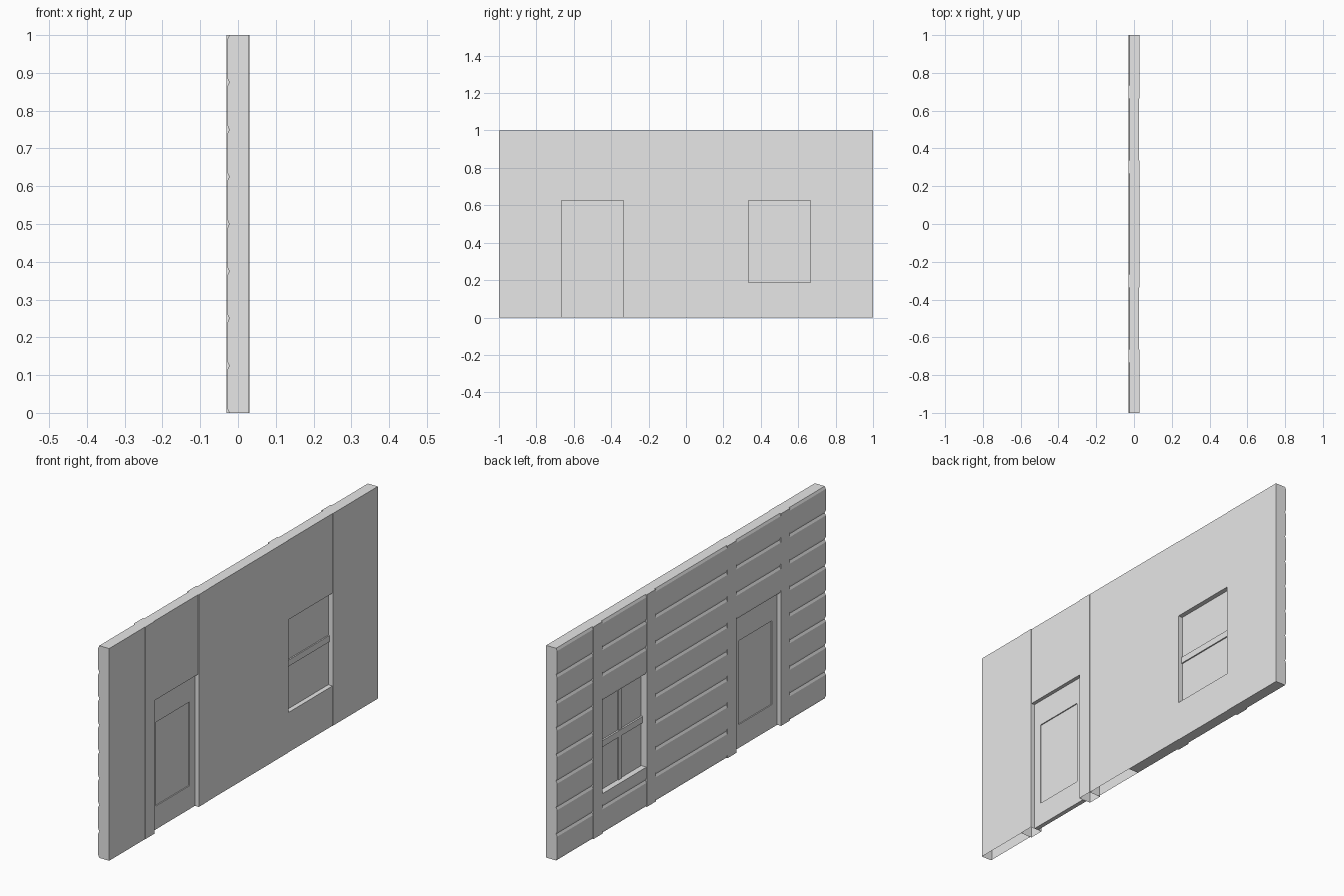
import bpy
import bmesh

if "Cube" in bpy.data.objects:
    bpy.data.objects.remove(bpy.data.objects["Cube"])

# One flat grey for the whole wall
grey = bpy.data.materials.new("plain_grey")
grey.use_nodes = True
colour = (0.8, 0.8, 0.8, 1)
grey.diffuse_color = colour
grey.node_tree.nodes["Principled BSDF"].inputs["Base Color"].default_value = colour

BOARD = 0.125      # height of one siding board
BEVEL = 0.012      # half height of a groove
SKIN = -0.0285     # outer face of the boards
GROOVE = -0.023    # bottom of the grooves
POST = -0.03       # outer face of the posts
FLUSH, PROUD, SUNK = 0.0285, 0.03, 0.027   # inner face levels


def extrude(name, profile, y0, y1, open_bottom=False):
    """Extrude an (x, z) outline along y."""
    bm = bmesh.new()
    face = bm.faces.new([bm.verts.new((x, y0, z)) for x, z in profile])
    new = bmesh.ops.extrude_face_region(bm, geom=[face])["geom"]
    for v in new:
        if isinstance(v, bmesh.types.BMVert):
            v.co.y = y1
    bmesh.ops.recalc_face_normals(bm, faces=bm.faces)
    if open_bottom:
        floor = [f for f in bm.faces if all(abs(v.co.z) < 1e-5 for v in f.verts)]
        bmesh.ops.delete(bm, geom=floor, context='FACES')
    mesh = bpy.data.meshes.new(name)
    bm.to_mesh(mesh)
    bm.free()
    mesh.materials.append(grey)
    obj = bpy.data.objects.new(name, mesh)
    bpy.context.collection.objects.link(obj)
    return obj


def box(name, x0, x1, y0, y1, z0, z1, open_bottom=False):
    return extrude(name, [(x0, z0), (x1, z0), (x1, z1), (x0, z1)], y0, y1, open_bottom)


def siding(name, y0, y1, z0, z1, inner, open_bottom=False):
    """Wall panel with bevelled boards on its outer side."""
    pts = [(inner, z1), (inner, z0)]
    for k in range(9):
        z = k * BOARD
        if z < z0 or z > z1:
            continue
        if z > z0:
            pts.append((SKIN, z - BEVEL))
        pts.append((GROOVE, z))
        if z < z1:
            pts.append((SKIN, z + BEVEL))
    if z0 % BOARD:
        pts.insert(2, (SKIN, z0))
    if z1 % BOARD:
        pts.append((SKIN, z1))
    return extrude(name, pts, y0, y1, open_bottom)


# Opening and post positions
DOOR = (-0.665, -0.335)
WINDOW = (0.335, 0.665)
TOP = 0.625
SILL = 0.1875
W = 0.068

# Siding panels
siding("door_end_panel", -1, DOOR[0] - W, 0, 1, FLUSH, True)
siding("middle_panel_door_half", DOOR[1] + W, 0, 0, 1, FLUSH, True)
siding("middle_panel_window_half", 0, WINDOW[0] - W, 0, 1, FLUSH)
siding("window_end_panel", WINDOW[1] + W, 1, 0, 1, FLUSH)
siding("door_header", *DOOR, TOP, 1, SUNK)
siding("window_header", *WINDOW, TOP, 1, SUNK)
siding("window_apron", *WINDOW, 0, SILL, SUNK)

# Full height posts beside each opening
for part, span, inner, hollow in (("door", DOOR, PROUD, True),
                                  ("window", WINDOW, FLUSH, False)):
    box(part + "_post_near", POST, inner, span[0] - W, span[0], 0, 1, hollow)
    box(part + "_post_far", POST, inner, span[1], span[1] + W, 0, 1, hollow)

# Door: thin panel framed by rails and stiles
R = 0.01
STILE = 0.04
LOW, HIGH = 0.11, 0.505
box("door_panel", -0.005, 0.005, DOOR[0] + STILE, DOOR[1] - STILE, LOW, HIGH)
box("door_bottom_rail", -R, R, *DOOR, 0, LOW)
box("door_top_rail", -R, R, *DOOR, HIGH, TOP)
box("door_stile_near", -R, R, DOOR[0], DOOR[0] + STILE, LOW, HIGH)
box("door_stile_far", -R, R, DOOR[1] - STILE, DOOR[1], LOW, HIGH)

# Window: pane with a middle rail, and a muntin on the outer side
MID = (SILL + TOP) / 2
box("window_pane", -0.001, 0.005, *WINDOW, SILL, TOP)
box("window_middle_rail", -0.009, 0.011, *WINDOW, MID - 0.015, MID + 0.015)
box("window_muntin", -0.006, 0, 0.49, 0.51, SILL, TOP)
